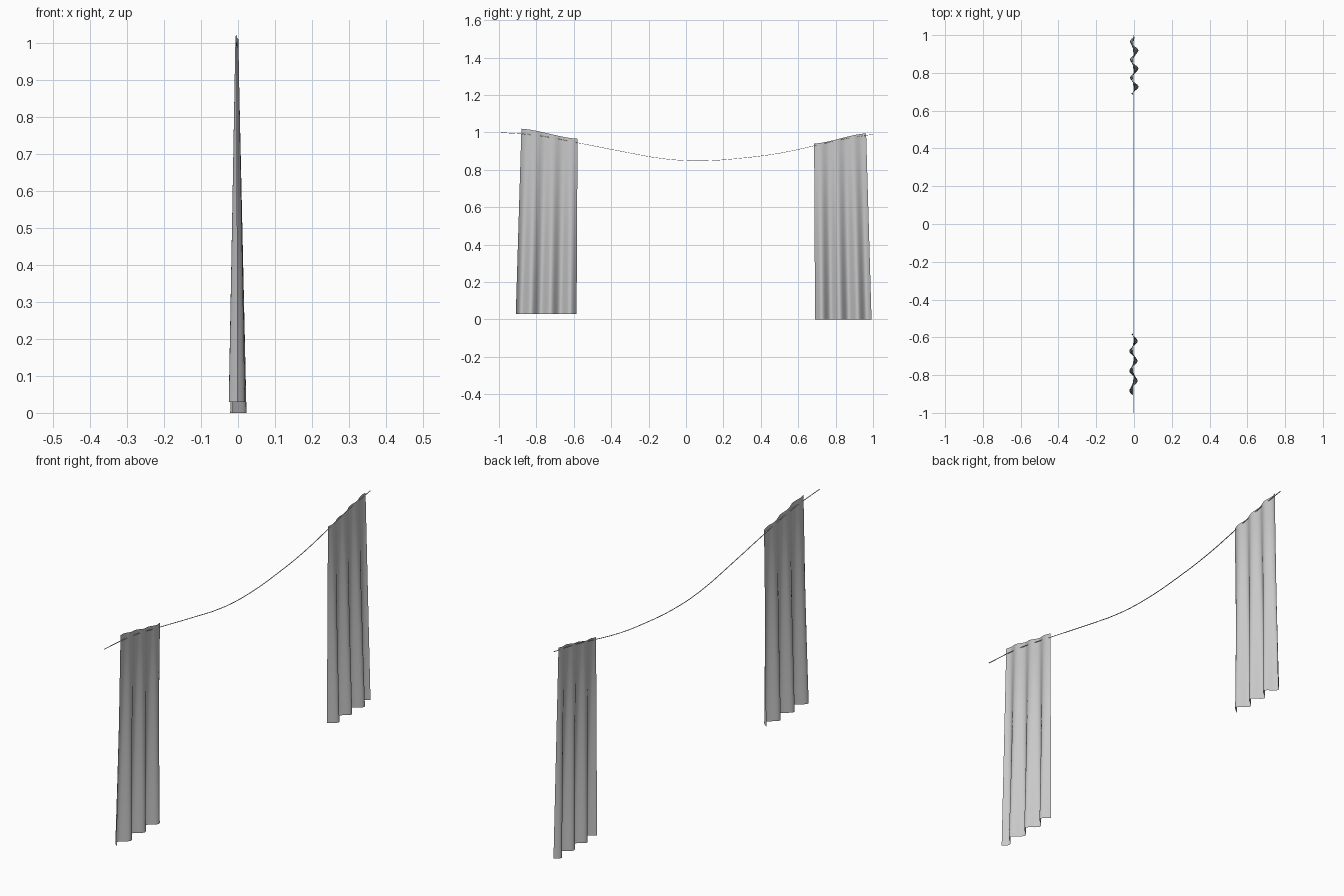
import bpy, bmesh, math

if "Cube" in bpy.data.objects:
    bpy.data.objects.remove(bpy.data.objects["Cube"], do_unlink=True)

# One grey for the cloth and the wire
grey = bpy.data.materials.new("light grey")
grey.use_nodes = True
colour = (0.58, 0.58, 0.58, 1)
grey.diffuse_color = colour
grey.node_tree.nodes["Principled BSDF"].inputs["Base Color"].default_value = colour


def lerp(a, b, t):
    return a + (b - a) * t


def curtain(name, top_y, bottom_y, top_z, bottom_z, peak, period, centre):
    """Pleated sheet: folds are shallow at the wire and deepen downwards."""
    columns, rows = 54, 12
    bm = bmesh.new()
    grid = []
    for r in range(rows + 1):
        v = r / rows
        line = []
        for c in range(columns + 1):
            u = c / columns
            ease = lerp(u, u * u * (3 - 2 * u), 0.6)
            fold = math.cos(2 * math.pi * (u - peak) / period)
            x = lerp(-0.003, centre, v) + lerp(0.004, 0.022, v) * fold
            y = lerp(lerp(*top_y, u), lerp(*bottom_y, u), v)
            z = lerp(lerp(*top_z, ease), bottom_z, v)
            line.append(bm.verts.new((x, y, z)))
        grid.append(line)
    for upper, lower in zip(grid, grid[1:]):
        for c in range(columns):
            face = bm.faces.new((lower[c], lower[c + 1], upper[c + 1], upper[c]))
            face.smooth = True
    mesh = bpy.data.meshes.new(name)
    bm.to_mesh(mesh)
    bm.free()
    mesh.materials.append(grey)
    bpy.context.collection.objects.link(bpy.data.objects.new(name, mesh))


# Two hanging curtains
curtain("front_curtain", (-0.88, -0.58), (-0.91, -0.585), (1.02, 0.966), 0.03,
        0.892, 0.323, -0.003)
curtain("back_curtain", (0.685, 0.963), (0.69, 0.992), (0.94, 0.995), 0.0,
        0.12, 0.318, 0.001)

# Thin, slightly flattened sagging wire, drawn in a plane and turned upright
path = [(-1, 1.0), (-0.8, 0.985), (-0.58, 0.945), (-0.35, 0.9), (-0.1, 0.857),
        (0.1, 0.849), (0.3, 0.863), (0.5, 0.889), (0.7, 0.932), (0.85, 0.966), (1, 0.99)]
curve = bpy.data.curves.new("wire", "CURVE")
curve.dimensions = "2D"
curve.fill_mode = "NONE"
curve.extrude = 0.0015
curve.bevel_depth = 0.001
curve.bevel_resolution = 0
curve.resolution_u = 3
spline = curve.splines.new("BEZIER")
spline.bezier_points.add(len(path) - 1)
for point, (y, z) in zip(spline.bezier_points, path):
    point.co = (y, z, 0)
    point.handle_left_type = point.handle_right_type = "AUTO"
curve.materials.append(grey)
wire = bpy.data.objects.new("wire", curve)
wire.location.x = -0.004
wire.rotation_euler = (math.pi / 2, 0, math.pi / 2)
bpy.context.collection.objects.link(wire)
